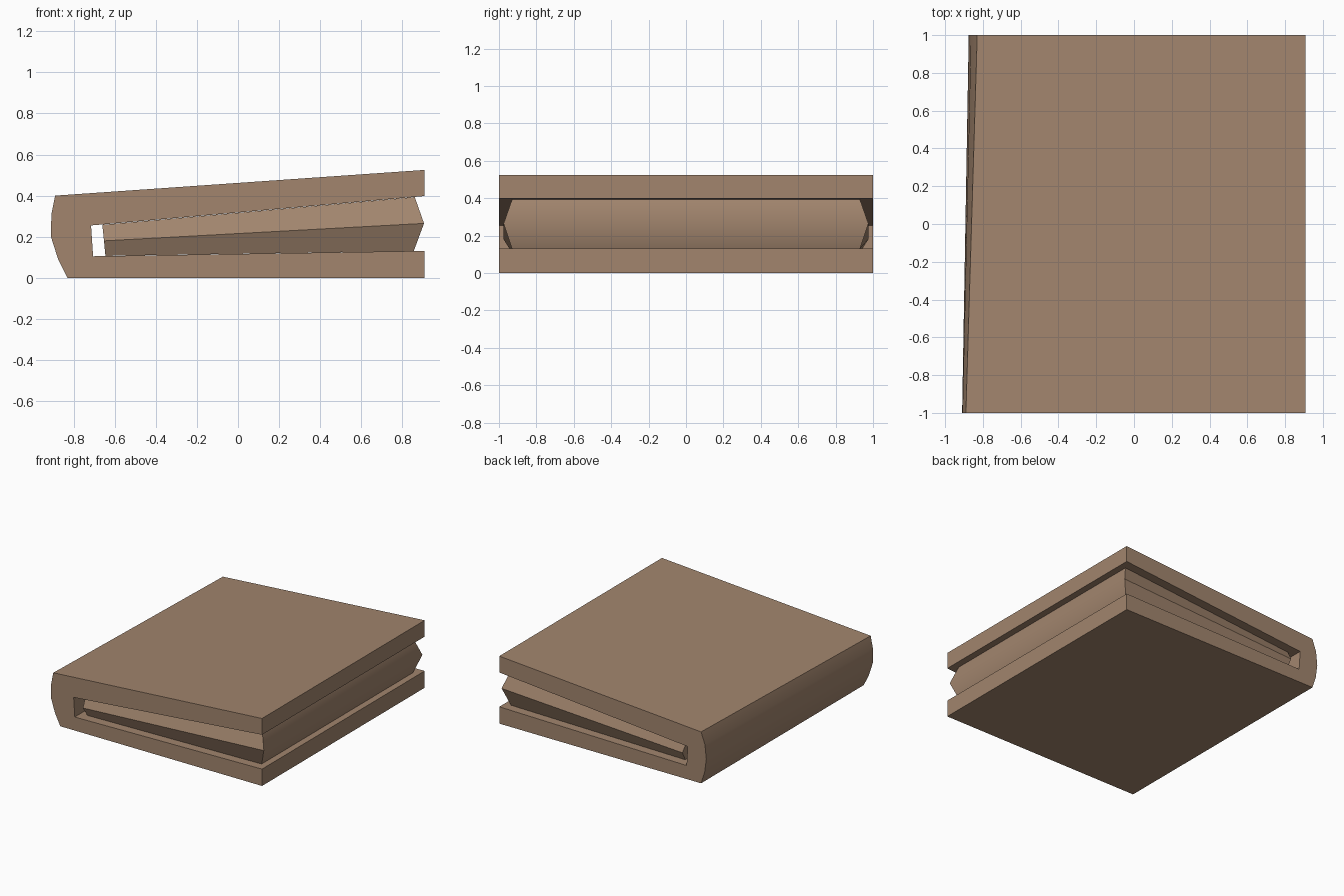
import bpy
import bmesh
from math import radians

old = bpy.data.objects.get("Cube")
if old:
    bpy.data.objects.remove(old, do_unlink=True)

brown = bpy.data.materials.new("leather brown")
brown.use_nodes = True
colour = (0.36, 0.235, 0.155, 1)
brown.diffuse_color = colour
brown.node_tree.nodes["Principled BSDF"].inputs["Base Color"].default_value = colour


def loft(name, rings):
    """Bridge equal rings of points into a closed, softly shaded solid."""
    bm = bmesh.new()
    loops = [[bm.verts.new(p) for p in ring] for ring in rings]
    for a, b in zip(loops, loops[1:]):
        for i in range(len(a)):
            j = (i + 1) % len(a)
            bm.faces.new((a[i], a[j], b[j], b[i]))
    bm.faces.new(loops[0])
    bm.faces.new(loops[-1])
    bmesh.ops.recalc_face_normals(bm, faces=bm.faces[:])
    mesh = bpy.data.meshes.new(name)
    bm.to_mesh(mesh)
    bm.free()
    mesh.materials.append(brown)
    obj = bpy.data.objects.new(name, mesh)
    bpy.context.collection.objects.link(obj)
    bpy.ops.object.select_all(action="DESELECT")
    bpy.context.view_layer.objects.active = obj
    obj.select_set(True)
    bpy.ops.object.shade_smooth_by_angle(angle=radians(45))
    return obj


# Cover: C-shaped profile, with the spine leaning differently at each end
heights = (0, 0.09, 0.2, 0.31, 0.4)
front_spine = (-0.83, -0.875, -0.91, -0.908, -0.89)
back_spine = (-0.83, -0.86, -0.875, -0.863, -0.83)
boards = [(0.907, 0.525), (0.907, 0.398), (-0.715, 0.255),
          (-0.705, 0.105), (0.907, 0.131), (0.907, 0)]


def cover_ring(y, spine):
    return [(x, y, z) for x, z in list(zip(spine, heights)) + boards]


loft("cover", [cover_ring(-1, front_spine), cover_ring(1, back_spine)])


# Page block: wedge whose three open edges bulge at mid height
def page_ring(left, right, half, z_left, z_right):
    return [(left, -half, z_left), (right, -half, z_right),
            (right, half, z_right), (left, half, z_left)]


loft("pages", [page_ring(-0.645, 0.855, 0.93, 0.107, 0.130),
               page_ring(-0.652, 0.905, 0.975, 0.18, 0.265),
               page_ring(-0.66, 0.86, 0.93, 0.258, 0.393)])
